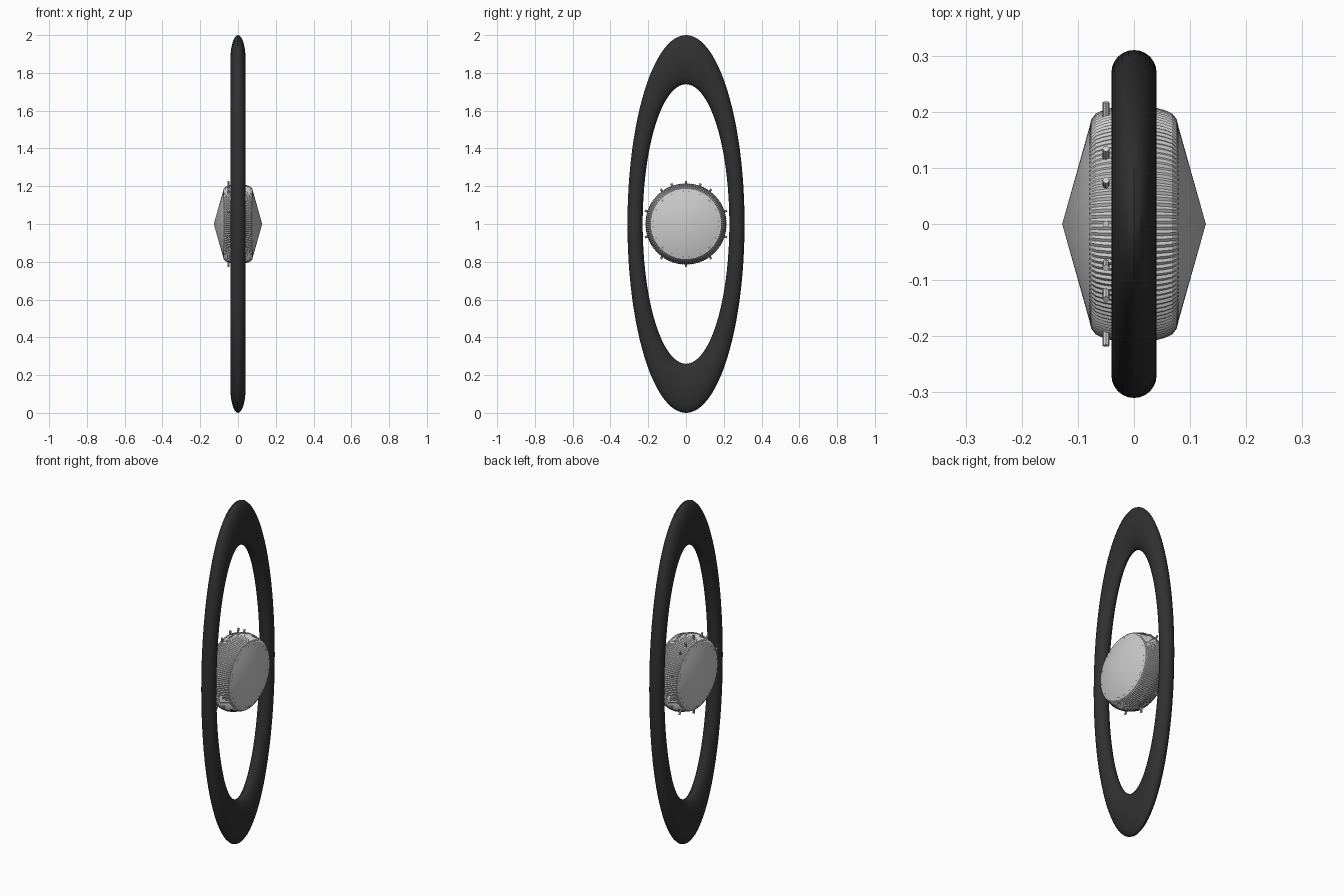
import bpy, bmesh
from math import sin, cos, pi, radians
from mathutils import Matrix

if "Cube" in bpy.data.objects:
    bpy.data.objects.remove(bpy.data.objects["Cube"])

def finish(ob, angle=30):
    bpy.ops.object.select_all(action='DESELECT')
    ob.select_set(True)
    bpy.context.view_layer.objects.active = ob
    bpy.ops.object.shade_smooth_by_angle(angle=radians(angle))

def new_object(name, bm):
    bmesh.ops.recalc_face_normals(bm, faces=bm.faces)
    me = bpy.data.meshes.new(name)
    bm.to_mesh(me)
    bm.free()
    ob = bpy.data.objects.new(name, me)
    bpy.context.collection.objects.link(ob)
    return ob

def lathe_x(name, profile, n, ripple=0.0):
    """Spin (x, radius) points about the x axis; alternate columns are raised by ripple."""
    bm = bmesh.new()
    rings = []
    for x, r in profile:
        if r == 0:
            rings.append([bm.verts.new((x, 0, 1))] * n)
            continue
        ring = []
        for i in range(n):
            a = 2 * pi * i / n
            k = r + (ripple if i % 2 else 0)
            ring.append(bm.verts.new((x, k * sin(a), 1 + k * cos(a))))
        rings.append(ring)
    for p, q in zip(rings, rings[1:]):
        for i in range(n):
            j = (i + 1) % n
            bm.faces.new(dict.fromkeys((p[i], p[j], q[j], q[i])))
    return new_object(name, bm)

# dark elliptical ring: a stretched torus
bpy.ops.mesh.primitive_torus_add(major_radius=0.87, minor_radius=0.13,
    major_segments=96, minor_segments=24, rotation=(0, pi / 2, 0))
ring = bpy.context.object
ring.name = "oval_ring"
ring.data.transform(Matrix.Translation((0, 0, 1)) @ Matrix.Diagonal((0.31, 0.31, 1, 1))
                    @ Matrix.Rotation(pi / 2, 4, 'Y'))
ring.matrix_world = Matrix.Identity(4)
dark = bpy.data.materials.new("dark_rubber")
dark.diffuse_color = (0.03, 0.03, 0.03, 1)
dark.use_nodes = True
dark.node_tree.nodes["Principled BSDF"].inputs["Base Color"].default_value = dark.diffuse_color
ring.data.materials.append(dark)
finish(ring)

# ribbed barrel of the hub
half = [(0.079, 0.172), (0.076, 0.184), (0.068, 0.194), (0.055, 0.2), (0.04, 0.204), (0.02, 0.211)]
profile = [(-x, r) for x, r in half] + [(0, 0.213)] + half[::-1]
finish(lathe_x("ribbed_hub", profile, 240, 0.003), 20)

# shallow cone on each side of the hub
for side, label in ((-1, "left"), (1, "right")):
    finish(lathe_x(label + "_cone", [(side * 0.128, 0), (side * 0.079, 0.174), (side * 0.06, 0.174)], 64))

# small pegs around the rim
bm = bmesh.new()
for deg in [36 * k for k in range(10)] + [-20, 20]:
    m = (Matrix.Translation((0, 0, 1)) @ Matrix.Rotation(radians(deg), 4, 'X')
         @ Matrix.Translation((-0.05, 0, 0.213)))
    bmesh.ops.create_cone(bm, cap_ends=True, segments=8, radius1=0.006, radius2=0.006,
                          depth=0.03, matrix=m)
finish(new_object("rim_pegs", bm))
